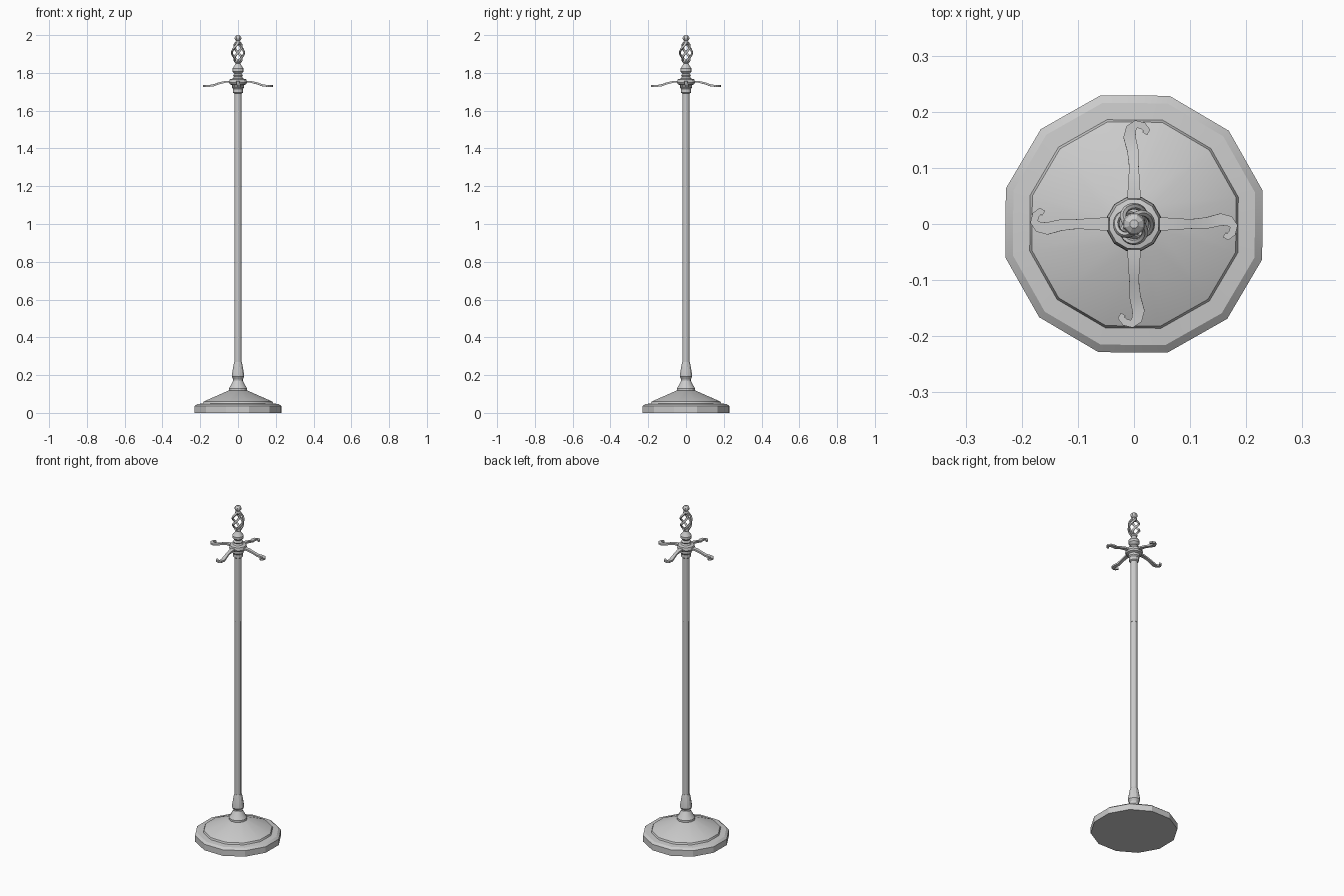
import bpy, bmesh
from math import sin, cos, pi, radians
from mathutils import Vector, Matrix

if "Cube" in bpy.data.objects:
    bpy.data.objects.remove(bpy.data.objects["Cube"])


def finish(name, bm, angle=28):
    bmesh.ops.recalc_face_normals(bm, faces=bm.faces)
    me = bpy.data.meshes.new(name)
    bm.to_mesh(me)
    bm.free()
    ob = bpy.data.objects.new(name, me)
    bpy.context.collection.objects.link(ob)
    bpy.ops.object.select_all(action='DESELECT')
    ob.select_set(True)
    bpy.context.view_layer.objects.active = ob
    bpy.ops.object.shade_smooth_by_angle(angle=radians(angle))
    return ob


def loft(bm, rings):
    """Skin a list of equal point rings and cap both ends."""
    vr = [[bm.verts.new(p) for p in ring] for ring in rings]
    n = len(vr[0])
    for a, b in zip(vr, vr[1:]):
        for i in range(n):
            j = (i + 1) % n
            bm.faces.new((a[i], a[j], b[j], b[i]))
    bm.faces.new(vr[0][::-1])
    bm.faces.new(vr[-1])


def lathe(name, profile, n=12, offset=14.5, angle=28):
    bm = bmesh.new()
    a = [radians(offset) + 2 * pi * i / n for i in range(n)]
    loft(bm, [[(r * cos(t), r * sin(t), z) for t in a] for r, z in profile])
    return finish(name, bm, angle)


def sweep(bm, pts, refs, sizes, n):
    """Sweep an n-sided section; sizes are (width, height) at each point."""
    rings = []
    for i, p in enumerate(pts):
        t = (pts[min(i + 1, len(pts) - 1)] - pts[max(i - 1, 0)]).normalized()
        side = t.cross(refs[i]).normalized()
        up = side.cross(t)
        w, h = sizes[i]
        ring = []
        for k in range(n):
            a = 2 * pi * (k + .5) / n
            s = 1 / cos(pi / n)
            ring.append(p + side * (w / 2 * s * cos(a)) + up * (h / 2 * s * sin(a)))
        rings.append(ring)
    loft(bm, rings)


# stepped twelve-sided foot with sloping top
lathe("base", [(.237, 0), (.237, .036), (.223, .047), (.192, .05),
               (.188, .06), (.05, .119)])

# turned neck above the foot
lathe("base_neck", [(.05, .115), (.05, .13), (.045, .137), (.026, .17), (.026, .178),
                    (.034, .192), (.033, .205), (.024, .257), (.02, .27)])

# two-stage pole
lathe("lower_pole", [(.018, .26), (.018, 1.32)])
lathe("upper_pole", [(.0195, 1.31), (.0195, 1.70)])

# collar that carries the hooks
lathe("hook_collar", [(.02, 1.69), (.027, 1.695), (.027, 1.715), (.032, 1.722),
                      (.032, 1.735), (.045, 1.74), (.049, 1.75), (.045, 1.766),
                      (.028, 1.77), (.02, 1.782)])

# turned knob below the finial cage
lathe("finial_knob", [(.02, 1.775), (.027, 1.786), (.019, 1.795), (.031, 1.808),
                      (.031, 1.822), (.018, 1.84), (.014, 1.85), (.02, 1.856), (.014, 1.864)])

# four flat hooks curling sideways
hook = [(0, .03, 1.753, .024), (0, .065, 1.753, .022), (0, .10, 1.745, .017),
        (-.002, .13, 1.734, .020), (-.008, .155, 1.731, .022), (-.005, .17, 1.731, .019),
        (.004, .178, 1.731, .014), (.016, .175, 1.731, .013), (.023, .167, 1.731, .012),
        (.019, .161, 1.731, .010)]
for q, label in enumerate(("back", "left", "front", "right")):
    rot = Matrix.Rotation(q * pi / 2, 3, 'Z')
    bm = bmesh.new()
    pts = [rot @ Vector(p[:3]) for p in hook]
    sweep(bm, pts, [Vector((0, 0, 1))] * len(pts), [(p[3], .010) for p in hook], 4)
    finish(label + "_hook", bm)

# twisted cage of four strands
for q in range(4):
    bm = bmesh.new()
    pts, refs = [], []
    for i in range(13):
        u = i / 12
        r = .010 + .022 * sin(pi * u) ** .8
        a = q * pi / 2 + pi * u
        refs.append(Vector((cos(a), sin(a), 0)))
        pts.append(Vector((r * cos(a), r * sin(a), 1.855 + .105 * u)))
    sweep(bm, pts, refs, [(.011, .010)] * 13, 6)
    finish("cage_strand_%d" % (q + 1), bm, 60)

# ball tip on the cage
lathe("finial_tip", [(.012, 1.948), (.017, 1.955), (.017, 1.962), (.010, 1.968),
                     (.018, 1.976), (.020, 1.984), (.017, 1.993), (.008, 2.0)], 8, 22.5)
